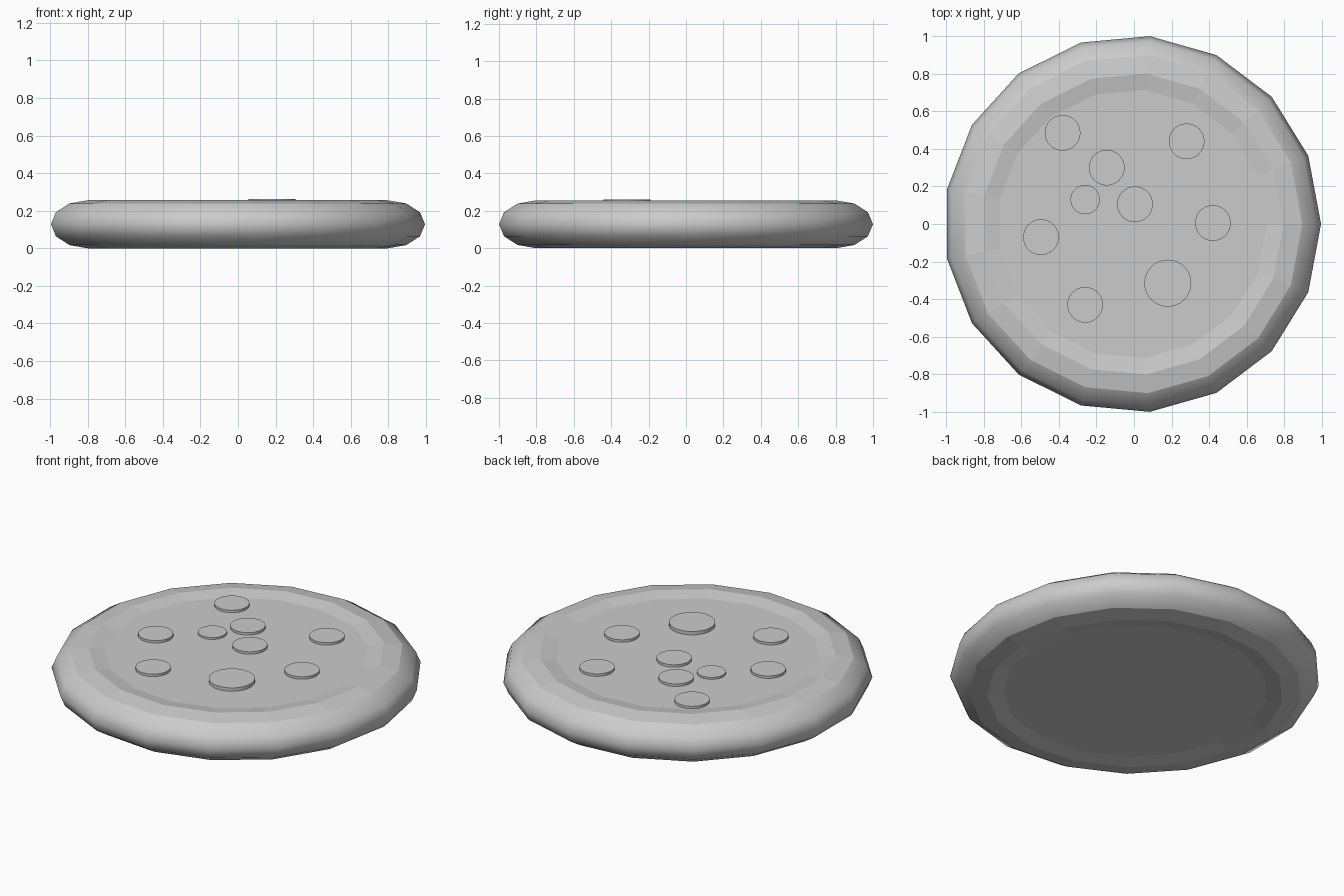
import bpy

if "Cube" in bpy.data.objects:
    bpy.data.objects.remove(bpy.data.objects["Cube"])

SIDES = 17          # low-poly outline shared by crust and base
CX = -0.0085        # the odd-sided outline is centred by its bounds
MID = 0.128         # half the height

# Crust: squashed low-poly ring
bpy.ops.mesh.primitive_torus_add(major_segments=SIDES, minor_segments=12,
                                 major_radius=0.804, minor_radius=0.2,
                                 location=(CX, 0, MID))
crust = bpy.context.object
crust.name = "crust"
crust.scale.z = 0.64
bpy.ops.object.transform_apply(location=False, rotation=False, scale=True)
# Smooth outer wall, flat facets on the nearly level bands
for p in crust.data.polygons:
    p.use_smooth = abs(p.normal.z) < 0.92


def disc(name, x, y, radius, bottom, top, sides, turn=0.0):
    bpy.ops.mesh.primitive_cylinder_add(vertices=sides, radius=radius,
                                        depth=top - bottom,
                                        location=(x, y, (top + bottom) / 2))
    ob = bpy.context.object
    ob.name = name
    # cylinder starts on +y; turn its first corner to +x
    ob.rotation_euler.z = turn
    return ob


# Base filling the ring, slightly recessed on both sides
disc("base", CX, 0, 0.75, 0.015, 0.241, SIDES, -1.5707963)

# Round topping slices: x, y, radius
slices = [(-0.38, 0.485, 0.095), (0.28, 0.44, 0.095), (-0.145, 0.30, 0.095),
          (-0.26, 0.13, 0.078), (0.005, 0.105, 0.095), (-0.495, -0.07, 0.095),
          (0.42, 0.005, 0.095), (0.18, -0.315, 0.125), (-0.26, -0.43, 0.095)]
for i, (x, y, r) in enumerate(slices):
    disc(f"topping_slice_{i + 1}", x, y, r, 0.225, 0.2375 + r * 0.19, 32)
    bpy.ops.object.shade_smooth_by_angle()
